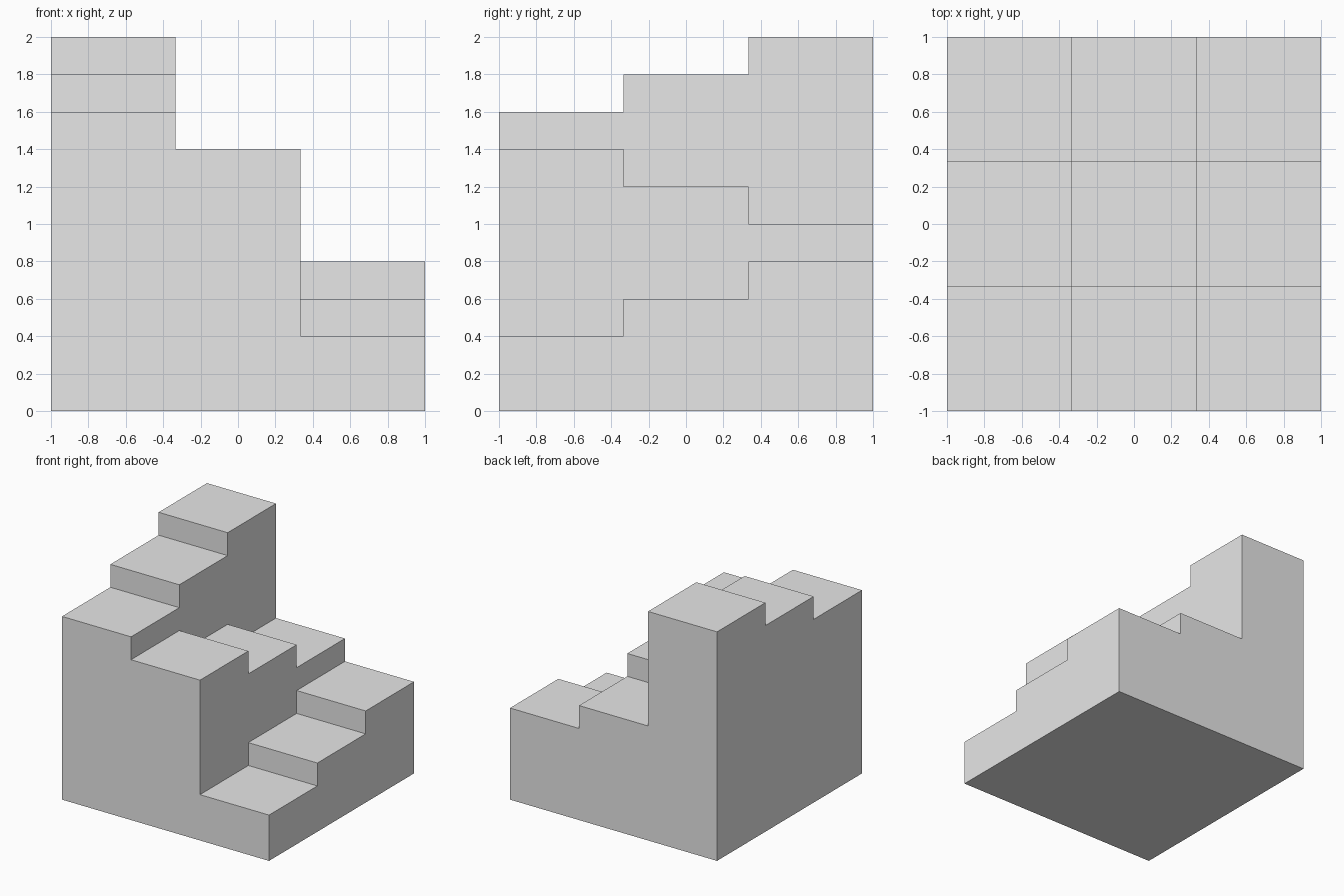
import bpy
import bmesh

cube = bpy.data.objects.get("Cube")
if cube:
    bpy.data.objects.remove(cube, do_unlink=True)

# Single stone-grey colour
GREY = (0.8, 0.8, 0.8, 1)
mat = bpy.data.materials.new("light grey")
mat.use_nodes = True
mat.diffuse_color = GREY
mat.node_tree.nodes["Principled BSDF"].inputs["Base Color"].default_value = GREY

# Step heights: each flight runs front to back, flights run right to left
STEPS = 3
SIZE = 2 / STEPS
FLIGHTS = [(1.6, 1.8, 2.0), (1.4, 1.2, 1.0), (0.4, 0.6, 0.8)]


def edge(i):
    return -1 + i * SIZE


def height(i, j):
    inside = 0 <= i < STEPS and 0 <= j < STEPS
    return FLIGHTS[i][j] if inside else 0


bm = bmesh.new()


def add_face(points):
    bm.faces.new([bm.verts.new(p) for p in points])


def add_wall(a, b, low, high):
    add_face([(*a, low), (*b, low), (*b, high), (*a, high)])


for i in range(STEPS):
    for j in range(STEPS):
        x0, x1, y0, y1 = edge(i), edge(i + 1), edge(j), edge(j + 1)
        corners = [(x0, y0), (x1, y0), (x1, y1), (x0, y1)]
        top = height(i, j)
        # Tread and underside
        add_face([(*c, top) for c in corners])
        add_face([(*c, 0) for c in reversed(corners)])
        # Risers and outer walls, only where the neighbour is lower
        for k, (di, dj) in enumerate([(0, -1), (1, 0), (0, 1), (-1, 0)]):
            low = height(i + di, j + dj)
            if low < top:
                add_wall(corners[k], corners[(k + 1) % 4], low, top)

# Weld the shell and merge coplanar faces
bmesh.ops.remove_doubles(bm, verts=bm.verts, dist=0.0001)
bmesh.ops.dissolve_limit(bm, angle_limit=0.01, verts=bm.verts, edges=bm.edges)

mesh = bpy.data.meshes.new("stepped_block")
bm.to_mesh(mesh)
bm.free()
mesh.materials.append(mat)
block = bpy.data.objects.new("stepped_block", mesh)
bpy.context.collection.objects.link(block)
